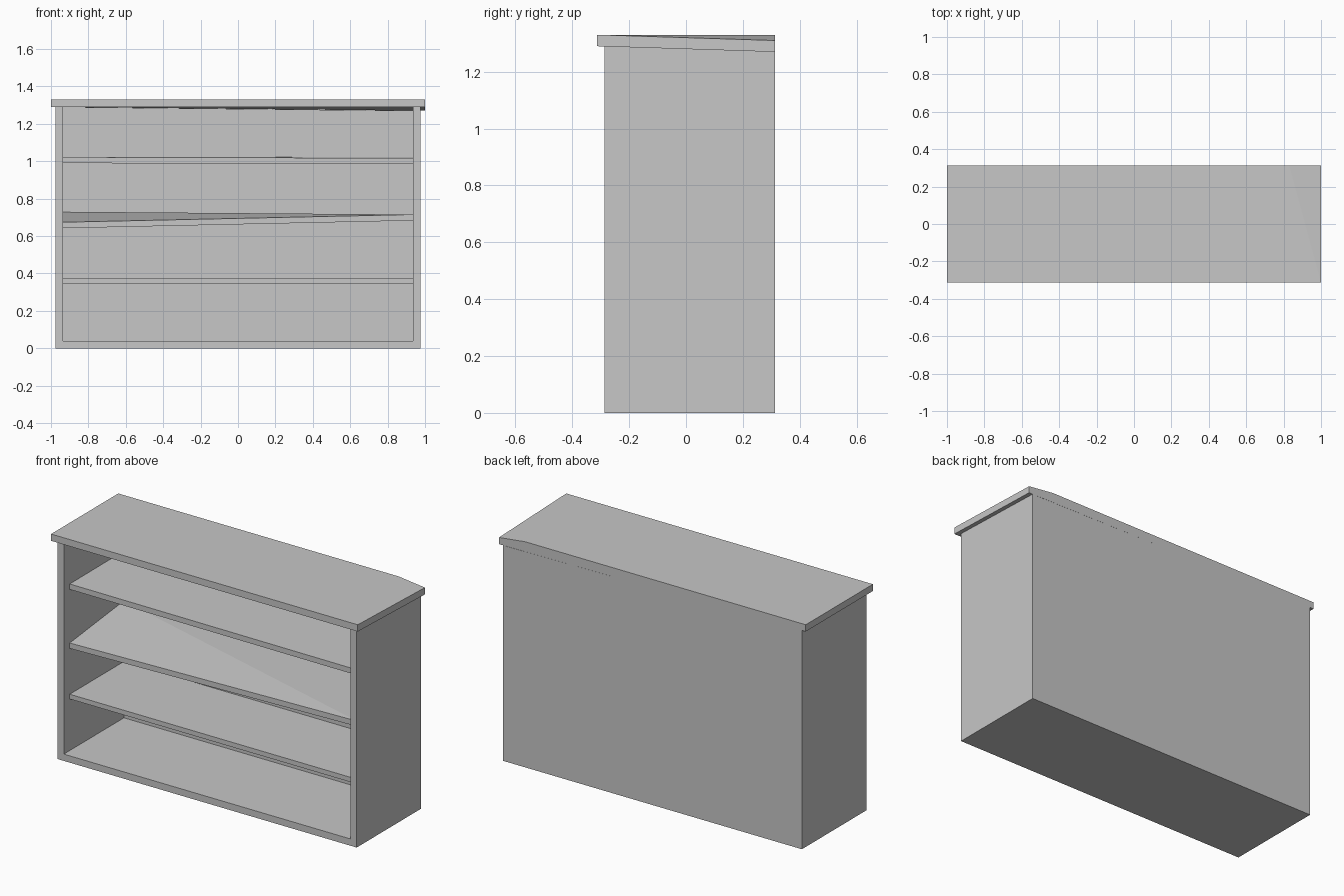
import bpy
import bmesh

cube = bpy.data.objects.get("Cube")
if cube:
    bpy.data.objects.remove(cube, do_unlink=True)

# One plain grey for the whole bookcase
grey = bpy.data.materials.new("warm_grey_board")
grey.use_nodes = True
colour = (0.57, 0.57, 0.57, 1)
grey.diffuse_color = colour
grey.node_tree.nodes["Principled BSDF"].inputs["Base Color"].default_value = colour

W, T = 0.975, 0.04           # half width, board thickness
FRONT, BACK = -0.287, 0.313  # depth of the carcass
H, SAG = 1.29, 0.02          # carcass height, droop of the back left corner


def finish(name, bm):
    bmesh.ops.recalc_face_normals(bm, faces=bm.faces)
    mesh = bpy.data.meshes.new(name)
    bm.to_mesh(mesh)
    bm.free()
    mesh.materials.append(grey)
    obj = bpy.data.objects.new(name, mesh)
    bpy.context.collection.objects.link(obj)
    return obj


def board(name, corners):
    """Board from (x, y, bottom, top) corners, its caps fanned from the first."""
    bm = bmesh.new()
    low = [bm.verts.new((x, y, b)) for x, y, b, t in corners]
    high = [bm.verts.new((x, y, t)) for x, y, b, t in corners]
    n = len(corners)
    for i in range(n):
        j = (i + 1) % n
        bm.faces.new((low[i], low[j], high[j], high[i]))
    for i in range(1, n - 1):
        bm.faces.new((high[0], high[i], high[i + 1]))
        bm.faces.new((low[0], low[i + 1], low[i]))
    return finish(name, bm)


def shelf(name, thick, front_right, back_right, back_left, front_left):
    """Shelf set back from the front, given the top height of each corner."""
    x, f, b = W - T, FRONT + 0.055, BACK - T
    spots = [(x, f, front_right), (x, b, back_right),
             (-x, b, back_left), (-x, f, front_left)]
    board(name, [(px, py, z - thick, z) for px, py, z in spots])


# Carcass: both sides and the floor as one U-shaped profile run front to back
bm = bmesh.new()
inner = W - T
profile = [(-W, 0), (W, 0), (W, H), (inner, H),
           (inner, T), (-inner, T), (-inner, H), (-W, H)]
face = bm.faces.new([bm.verts.new((x, FRONT, z)) for x, z in profile])
run = bmesh.ops.extrude_face_region(bm, geom=[face])
for v in run["geom"]:
    if isinstance(v, bmesh.types.BMVert):
        v.co.y = BACK
        if v.co.z > 1 and v.co.x > 0:
            v.co.z -= SAG
finish("carcass", bm)

# Back panel between the sides
board("back_panel", [(inner, BACK - T, T, H - SAG), (inner, BACK, T, H - SAG),
                     (-inner, BACK, T, H), (-inner, BACK - T, T, H)])

# Overhanging top with one drooping corner
top = H + T
kink = 0.83
board("top_board", [(1, -BACK, H, top),
                    (1, BACK, H - SAG, top - SAG),
                    (kink, BACK, H - SAG * (1 + kink) / 2, top),
                    (-1, BACK, H, top),
                    (-1, -BACK, H, top)])

# Shelves, the middle one warped
shelf("upper_shelf", 0.032, 1.017, 1.02, 1.024, 1.022)
shelf("middle_shelf", 0.032, 0.715, 0.715, 0.73, 0.674)
shelf("lower_shelf", 0.028, 0.372, 0.372, 0.372, 0.372)
